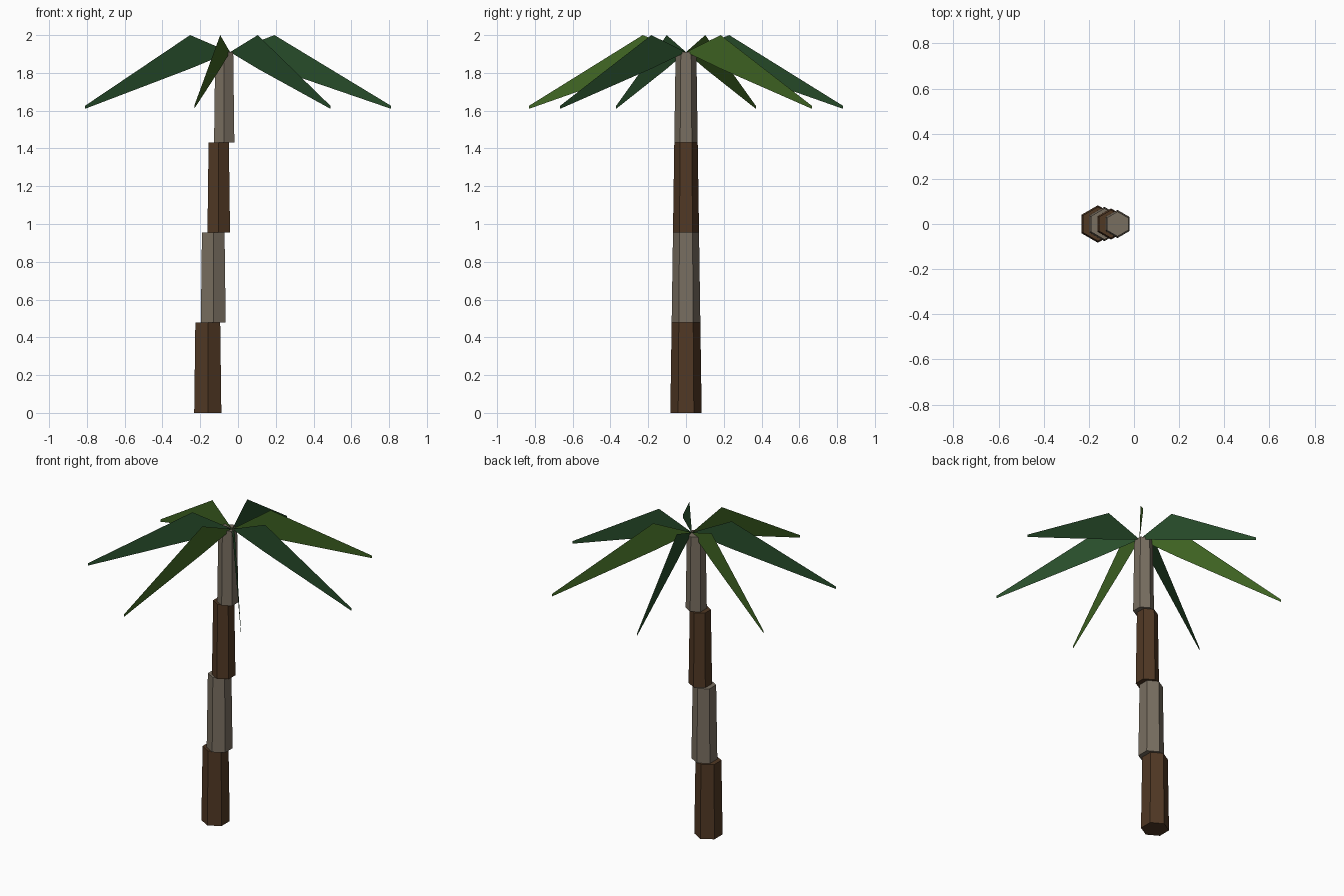
import bpy, bmesh, math

old = bpy.data.objects.get("Cube")
if old:
    bpy.data.objects.remove(old, do_unlink=True)


def linear(c):
    c /= 255
    return c / 12.92 if c <= 0.04045 else ((c + 0.055) / 1.055) ** 2.4


def material(name, r, g, b):
    mat = bpy.data.materials.new(name)
    color = (linear(r), linear(g), linear(b), 1)
    mat.diffuse_color = color
    mat.use_nodes = True
    bsdf = next(n for n in mat.node_tree.nodes if n.type == 'BSDF_PRINCIPLED')
    bsdf.inputs["Base Color"].default_value = color
    bsdf.inputs["Roughness"].default_value = 0.9
    return mat


brown = material("bark brown", 80, 56, 36)
gray = material("bark gray", 120, 110, 96)
dark_green = material("leaf dark green", 39, 76, 42)
olive = material("leaf olive green", 65, 103, 36)


def add_object(name, bm, mat):
    mesh = bpy.data.meshes.new(name)
    bm.to_mesh(mesh)
    bm.free()
    mesh.materials.append(mat)
    obj = bpy.data.objects.new(name, mesh)
    bpy.context.collection.objects.link(obj)
    return obj


# Trunk: four stacked, tapering six-sided segments, each stepped sideways
SEGMENTS, HEIGHT, TOP = 4, 0.4775, 1.91
for i in range(SEGMENTS):
    bm = bmesh.new()
    radius = 0.083 - 0.007 * i
    bmesh.ops.create_cone(bm, cap_ends=True, segments=6, radius1=radius,
                          radius2=radius - 0.007, depth=HEIGHT)
    # Turn a corner to the front if a flat side is there
    if max(v.co.x for v in bm.verts) > radius - 0.001:
        bmesh.ops.rotate(bm, verts=bm.verts, cent=(0, 0, 0),
                         matrix=((math.cos(math.pi / 6), -0.5, 0),
                                 (0.5, math.cos(math.pi / 6), 0), (0, 0, 1)))
    segment = add_object(f"trunk_segment_{i + 1}", bm, gray if i % 2 else brown)
    segment.location = (-0.16 + 0.029 * i, 0, HEIGHT * (i + 0.5))

# Leaves: upright flat blades with a notched tip, fanned evenly around the top
LEAVES = 7
blade = [(0, TOP), (0.235, 2.0), (0.852, 1.626), (0.82, 1.632),
         (0.852, 1.61), (0.235, 1.822)]
for i in range(LEAVES):
    bm = bmesh.new()
    bm.faces.new([bm.verts.new((r, 0, z)) for r, z in blade])
    bmesh.ops.triangulate(bm, faces=bm.faces[:])
    leaf = add_object(f"leaf_{i + 1}", bm, olive if i % 2 else dark_green)
    leaf.location.x = -0.042
    leaf.rotation_euler.z = math.tau * i / LEAVES
